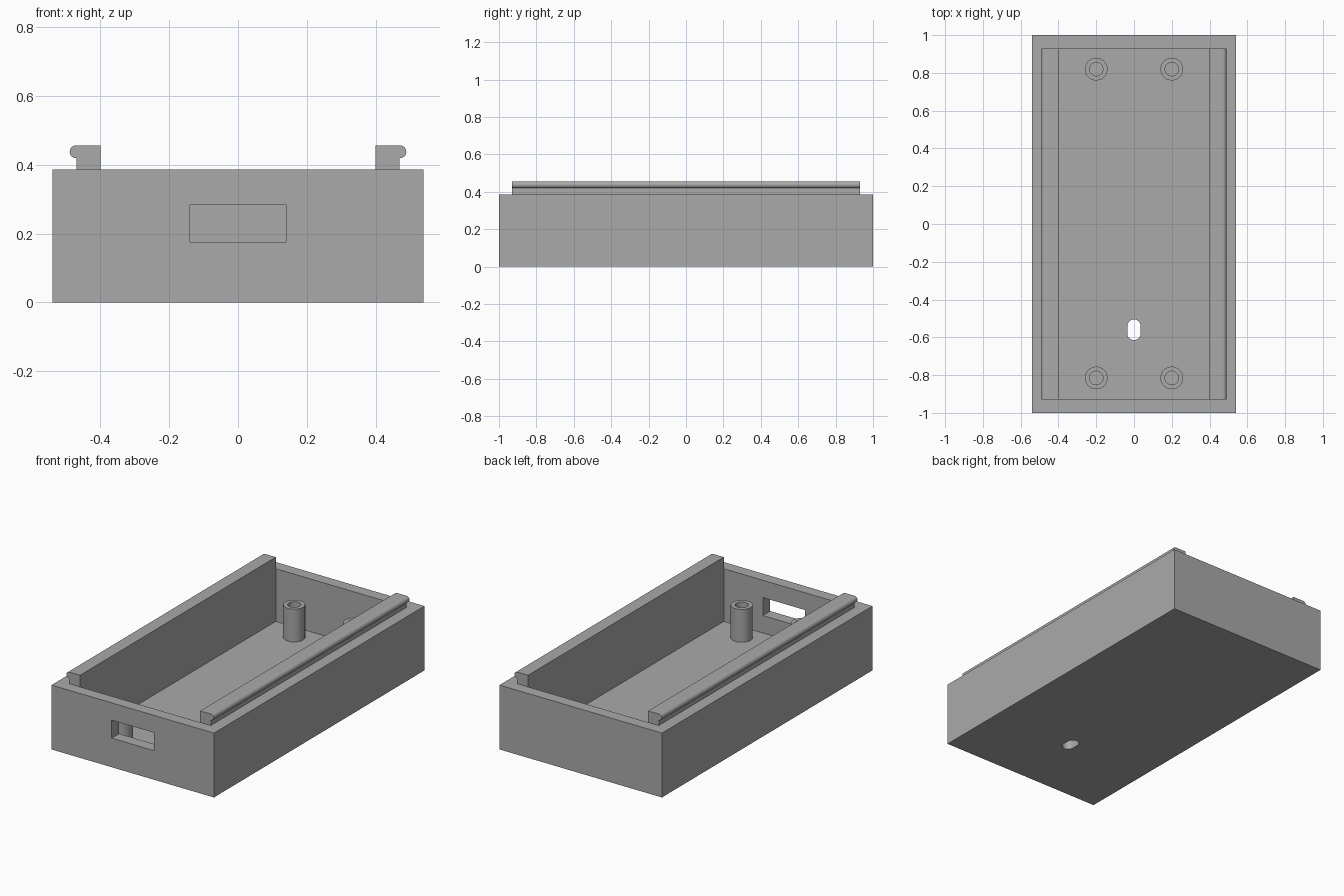
import bpy, bmesh
from math import pi, cos, sin, radians

old = bpy.data.objects.get("Cube")
if old:
    bpy.data.objects.remove(old, do_unlink=True)

# Overall sizes
HALF_X, HALF_Y, HEIGHT = 0.54, 1.0, 0.387
WALL = 0.07
IN_X, IN_Y = HALF_X - WALL, HALF_Y - WALL

grey = bpy.data.materials.new("plain_grey")
grey.use_nodes = True
colour = (0.4, 0.4, 0.4, 1)
grey.diffuse_color = colour
grey.node_tree.nodes["Principled BSDF"].inputs["Base Color"].default_value = colour


def make_object(name, bm):
    bmesh.ops.recalc_face_normals(bm, faces=bm.faces)
    mesh = bpy.data.meshes.new(name)
    bm.to_mesh(mesh)
    bm.free()
    mesh.materials.append(grey)
    obj = bpy.data.objects.new(name, mesh)
    bpy.context.collection.objects.link(obj)
    return obj


def prism(name, outline, offset):
    """Closed outline of 3D points, extruded along offset."""
    bm = bmesh.new()
    face = bm.faces.new([bm.verts.new(p) for p in outline])
    extruded = bmesh.ops.extrude_face_region(bm, geom=[face], use_keep_orig=True)
    verts = [v for v in extruded["geom"] if isinstance(v, bmesh.types.BMVert)]
    bmesh.ops.translate(bm, verts=verts, vec=offset)
    return make_object(name, bm)


def box(name, x, y0, y1, z0, z1):
    outline = [(-x, y0, z0), (x, y0, z0), (x, y1, z0), (-x, y1, z0)]
    return prism(name, outline, (0, 0, z1 - z0))


def cut(target, cutter):
    mod = target.modifiers.new("cut", "BOOLEAN")
    mod.operation = "DIFFERENCE"
    mod.solver = "EXACT"
    mod.object = cutter
    bpy.context.view_layer.objects.active = target
    bpy.ops.object.modifier_apply(modifier=mod.name)
    bpy.data.objects.remove(cutter, do_unlink=True)


def smooth(obj):
    bpy.ops.object.select_all(action="DESELECT")
    obj.select_set(True)
    bpy.context.view_layer.objects.active = obj
    bpy.ops.object.shade_smooth_by_angle(angle=radians(35))


# Open tray with a front window and a slot through the floor
tray = box("tray", HALF_X, -HALF_Y, HALF_Y, 0, HEIGHT)
cut(tray, box("cavity_cutter", IN_X, -IN_Y, IN_Y, WALL, 1))
cut(tray, box("window_cutter", 0.14, -1.1, -0.9, 0.175, 0.283))

slot = []
for centre, start in ((-0.54, 0), (-0.58, pi)):
    for i in range(17):
        a = start + pi * i / 16
        slot.append((0.035 * cos(a), centre + 0.035 * sin(a), -0.1))
cut(tray, prism("slot_cutter", slot, (0, 0, 0.3)))
smooth(tray)

# Side rails: inner liners rising above the walls, with a rounded outer lip
LIP_X, LIP_Z, LIP_R = 0.471, 0.438, 0.0185
RAIL_TOP = LIP_Z + LIP_R
for side, sx in (("left", 1), ("right", -1)):
    profile = [(0.40, WALL), (IN_X, WALL), (IN_X, LIP_Z - LIP_R)]
    for i in range(17):
        a = -pi / 2 + pi * i / 16
        profile.append((LIP_X + LIP_R * cos(a), LIP_Z + LIP_R * sin(a)))
    profile.append((0.40, RAIL_TOP))
    rail = prism(side + "_rail", [(sx * x, -IN_Y, z) for x, z in profile],
                 (0, 2 * IN_Y, 0))
    smooth(rail)


# Four hollow screw posts, lathed from a wall section
def post(name, x, y, top=0.267, outer=0.06, inner=0.036, sides=40):
    section = [(outer, WALL), (outer, top), (inner, top), (inner, WALL)]
    bm = bmesh.new()
    rings = [[bm.verts.new((x + r * cos(2 * pi * i / sides),
                            y + r * sin(2 * pi * i / sides), z))
              for i in range(sides)] for r, z in section]
    for k in range(3):
        for i in range(sides):
            j = (i + 1) % sides
            bm.faces.new((rings[k][i], rings[k][j],
                          rings[k + 1][j], rings[k + 1][i]))
    bm.faces.new(rings[3])
    smooth(make_object(name, bm))


for end, y in (("front", -0.815), ("back", 0.82)):
    for side, x in (("left", 0.2), ("right", -0.2)):
        post(f"{end}_{side}_post", x, y)
